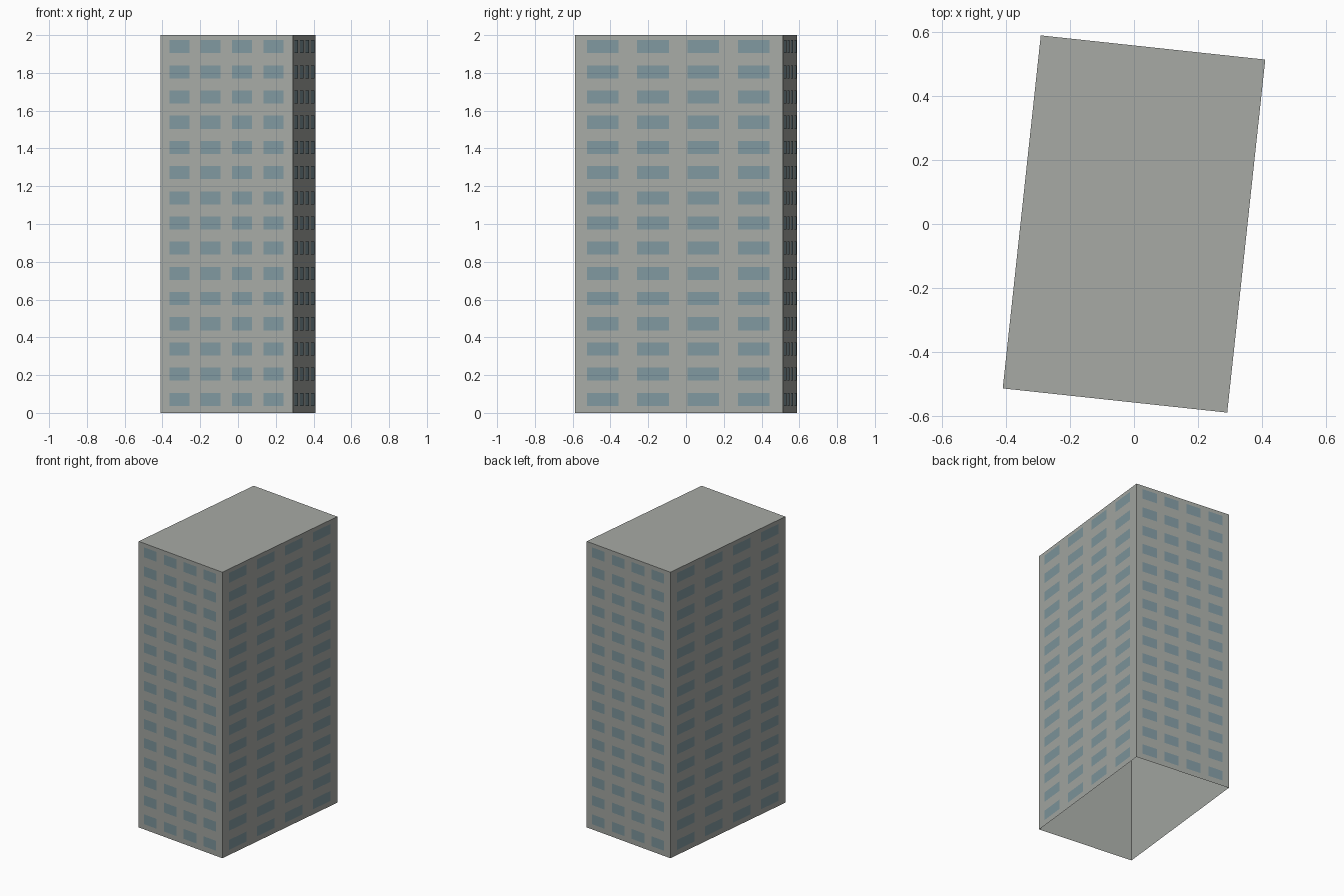
import bpy, bmesh, math
from mathutils import Vector, Matrix

if "Cube" in bpy.data.objects:
    bpy.data.objects.remove(bpy.data.objects["Cube"])

W, D, H = 0.704, 1.107, 2.0
ROWS, COLS = 15, 4
TURN = Matrix.Rotation(math.radians(-6.15), 4, 'Z')


def linear(c):
    c /= 255
    return c / 12.92 if c <= 0.04045 else ((c + 0.055) / 1.055) ** 2.4


def material(name, rgb):
    m = bpy.data.materials.new(name)
    m.diffuse_color = (*[linear(c) for c in rgb], 1)
    m.use_nodes = True
    m.node_tree.nodes["Principled BSDF"].inputs["Base Color"].default_value = m.diffuse_color
    return m


def finish(bm, name, mat):
    bm.transform(TURN)
    mesh = bpy.data.meshes.new(name)
    bm.to_mesh(mesh)
    bm.free()
    mesh.materials.append(mat)
    obj = bpy.data.objects.new(name, mesh)
    bpy.context.collection.objects.link(obj)
    return obj


concrete = material("grey concrete", (167, 170, 165))
glass = material("blue grey glass", (128, 152, 159))

# Tower shell: box with an open underside
bm = bmesh.new()
bmesh.ops.create_cube(bm, size=1)
bmesh.ops.scale(bm, vec=(W, D, H), verts=bm.verts)
bmesh.ops.translate(bm, vec=(0, 0, H / 2), verts=bm.verts)
bm.normal_update()
bottom = [f for f in bm.faces if f.normal.z < -0.5]
bmesh.ops.delete(bm, geom=bottom, context='FACES_ONLY')
finish(bm, "tower_shell", concrete)

# Window panes: a grid of thin flat panes just outside each wall
for k, side in enumerate(("front", "right", "back", "left")):
    length, out = (W, D / 2) if k % 2 == 0 else (D, W / 2)
    pitch = (0.237 if k % 2 == 0 else 0.2425) * length
    half_w, half_h = 0.076 * length, 0.0345
    spin = Matrix.Rotation(k * math.pi / 2, 4, 'Z')
    bm = bmesh.new()
    for r in range(ROWS):
        for c in range(COLS):
            u = (c - (COLS - 1) / 2) * pitch - 0.003 * length
            z = 0.072 + r * 2 / ROWS
            corners = [(-1, -1), (1, -1), (1, 1), (-1, 1)]
            bm.faces.new([bm.verts.new(spin @ Vector(
                (u + a * half_w, -out - 0.002, z + b * half_h)))
                for a, b in corners])
    finish(bm, side + "_windows", glass)
